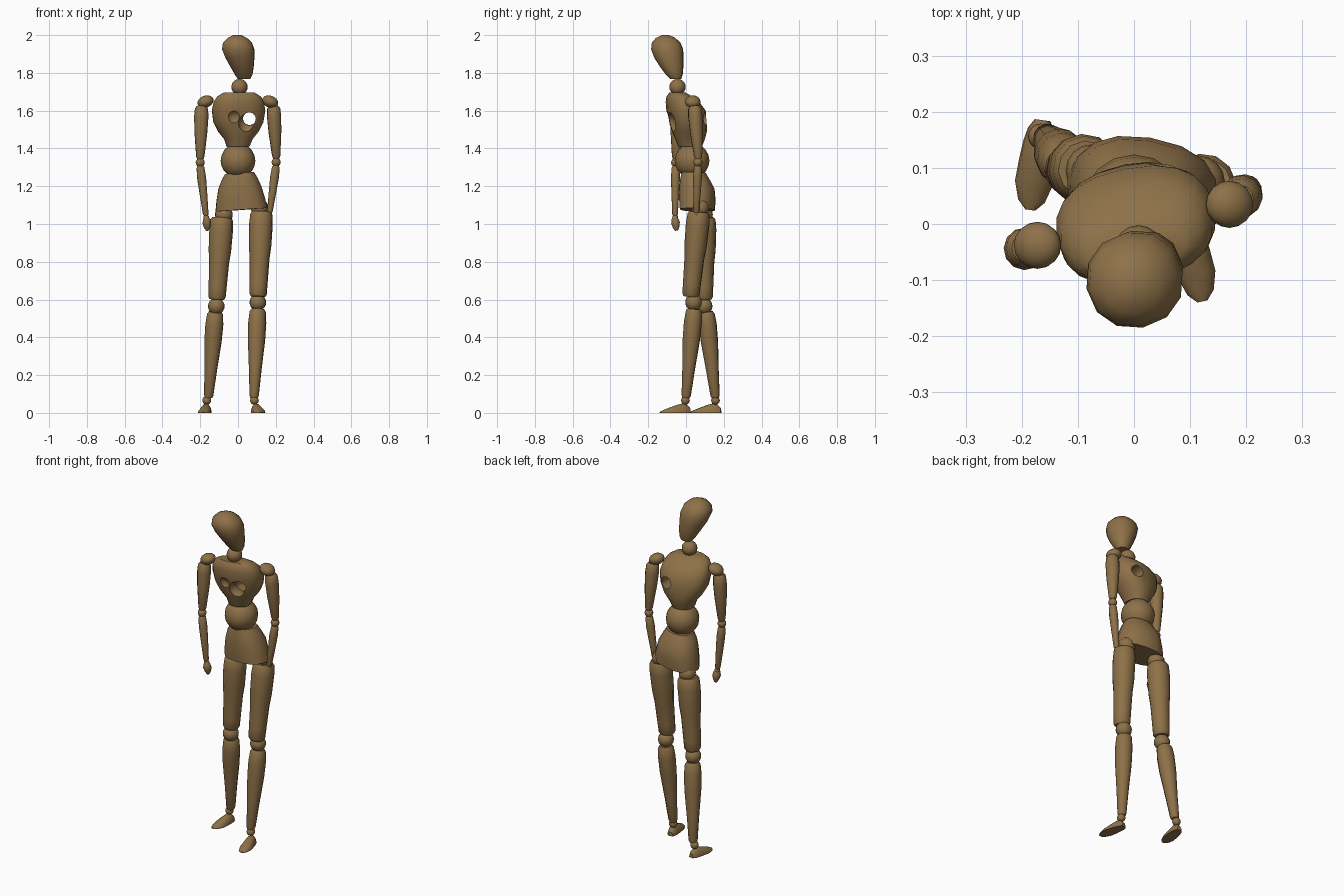
import bpy, bmesh, math
from mathutils import Vector, Matrix

cube = bpy.data.objects.get("Cube")
if cube:
    bpy.data.objects.remove(cube, do_unlink=True)

COLOUR = (0.27, 0.165, 0.065, 1)
wood = bpy.data.materials.new("warm_brown_wood")
wood.use_nodes = True
wood.diffuse_color = COLOUR
wood.node_tree.nodes["Principled BSDF"].inputs["Base Color"].default_value = COLOUR


def finish(name, bm, angle=40):
    bmesh.ops.recalc_face_normals(bm, faces=bm.faces)
    mesh = bpy.data.meshes.new(name)
    bm.to_mesh(mesh)
    bm.free()
    mesh.materials.append(wood)
    ob = bpy.data.objects.new(name, mesh)
    bpy.context.collection.objects.link(ob)
    smooth(ob, angle)
    return ob


def smooth(ob, angle=40):
    bpy.ops.object.select_all(action='DESELECT')
    ob.select_set(True)
    bpy.context.view_layer.objects.active = ob
    bpy.ops.object.shade_smooth_by_angle(angle=math.radians(angle))


def loft(name, rings, angle=40):
    """Skin a list of equal-length point rings and cap both ends."""
    bm = bmesh.new()
    loops = [[bm.verts.new(p) for p in ring] for ring in rings]
    n = len(loops[0])
    for a, b in zip(loops, loops[1:]):
        for i in range(n):
            bm.faces.new((a[i], a[(i + 1) % n], b[(i + 1) % n], b[i]))
    bm.faces.new(loops[0])
    bm.faces.new(loops[-1])
    return finish(name, bm, angle)


def body(name, sections, yaw=0, roll=0, sides=16, power=1.0, angle=40):
    """Stack of level rings: (x, y, z, half width, half depth)."""
    rings = []
    for x, y, z, rx, ry in sections:
        ring = []
        for i in range(sides):
            a = math.tau * i / sides
            c, s = math.cos(a), math.sin(a)
            u = rx * math.copysign(abs(c) ** power, c)
            v = ry * math.copysign(abs(s) ** power, s)
            p = Matrix.Rotation(math.radians(yaw), 3, 'Z') @ Vector((u, v, u * roll))
            ring.append(p + Vector((x, y, z)))
        rings.append(ring)
    return loft(name, rings, angle)


def limb(name, top, bottom, profile, sides=12):
    """Turned rod from top to bottom; profile is (fraction, radius)."""
    a, b = Vector(top), Vector(bottom)
    turn = (b - a).to_track_quat('Z', 'Y')
    ring = lambda t, r: [a.lerp(b, t) + turn @ Vector((r * math.cos(k), r * math.sin(k), 0))
                         for k in (math.tau * i / sides for i in range(sides))]
    return loft(name, [ring(t, r) for t, r in profile])


def ball(name, centre, radius, stretch=(1, 1, 1), tilt=0):
    bm = bmesh.new()
    bmesh.ops.create_uvsphere(bm, u_segments=16, v_segments=10, radius=radius)
    bm.transform(Matrix.Translation(centre) @ Matrix.Rotation(tilt, 4, 'Y')
                 @ Matrix.Diagonal((*stretch, 1)))
    return finish(name, bm, 60)


def foot(name, heel, toe):
    a, b = Vector((*heel, 0)), Vector((*toe, 0))
    side = (b - a).normalized().cross(Vector((0, 0, 1)))
    rings = []
    for t, w, h in ((0, .014, .025), (.1, .024, .042), (.25, .029, .05), (.45, .032, .042),
                    (.7, .034, .027), (.9, .024, .014), (1, .009, .006)):
        rings.append([a.lerp(b, t) + side * w * math.cos(math.pi * i / 8)
                      + Vector((0, 0, h * math.sin(math.pi * i / 8))) for i in range(9)])
    return loft(name, rings)


# Head, tilted forward, and neck
body("head", [(.032, -.055, 1.768, .034, .030), (.03, -.062, 1.79, .047, .045),
              (.022, -.075, 1.83, .062, .062), (.01, -.09, 1.88, .078, .079),
              (.001, -.1, 1.925, .087, .086), (-.003, -.105, 1.96, .078, .077),
              (-.004, -.108, 1.985, .052, .052), (-.004, -.108, 2.0, .02, .02)],
     yaw=10, sides=12, power=.95)
ball("neck", (.008, -.045, 1.725), .043)

# Rib cage, hunched, with a hole through its left side
chest = body("chest", [(0, .022, 1.41, .06, .062), (.002, .022, 1.45, .075, .078),
                       (.002, .018, 1.49, .108, .09), (.002, .01, 1.54, .134, .096),
                       (.003, 0, 1.60, .143, .1), (.004, -.018, 1.645, .136, .085),
                       (.005, -.035, 1.675, .118, .064), (.006, -.045, 1.695, .085, .04)],
             yaw=11, sides=20, power=.85)
hole = limb("hole_cutter", (.058, -.25, 1.555), (.062, .25, 1.56), [(0, .035), (1, .035)])
hollow = ball("hollow_cutter", (.05, -.095, 1.53), .05, (1, 1, 1.1))
dent = ball("dent_cutter", (-.02, -.125, 1.56), .045)
for cutter in (hole, hollow, dent):
    cutter.hide_render = True
    mod = chest.modifiers.new("cut", 'BOOLEAN')
    mod.operation = 'DIFFERENCE'
    mod.solver = 'EXACT'
    mod.object = cutter
    bpy.context.view_layer.objects.active = chest
    bpy.ops.object.modifier_apply(modifier=mod.name)
    bpy.data.objects.remove(cutter, do_unlink=True)
smooth(chest, 45)

# Belly and pelvis
ball("belly", (0, .032, 1.335), .092)
body("pelvis", [(.018, .06, 1.075, .139, .09), (.014, .06, 1.13, .13, .095),
                (.01, .058, 1.19, .116, .092), (.008, .048, 1.235, .098, .078),
                (.008, .042, 1.27, .078, .064)], yaw=-9, roll=.07, power=.85)

# Turned profiles shared by both sides
THIGH = [(0, .05), (.03, .059), (.15, .063), (.4, .06), (.55, .053), (.85, .048), (.97, .046), (1, .038)]
SHIN = [(0, .034), (.03, .043), (.15, .048), (.35, .046), (.7, .033), (.97, .025), (1, .02)]
UPPER_ARM = [(0, .025), (.05, .035), (.2, .038), (.5, .034), (.95, .022), (1, .016)]
FOREARM = [(0, .014), (.05, .021), (.25, .024), (.6, .02), (.97, .015), (1, .012)]
HAND = [(0, .011), (.2, .019), (.45, .023), (.75, .018), (1, .008)]

# Joint positions of each leg, hip to toe
LEGS = {
    "right": dict(hip=(-.075, .095, 1.05), thigh=((-.085, .098, 1.035), (-.112, .096, .6)),
                  knee=(-.115, .096, .565), shin=((-.12, .108, .535), (-.156, .155, .08)),
                  ankle=(-.166, .156, .066), heel=(-.163, .185), toe=(-.185, .025)),
    "left": dict(hip=(.115, .075, 1.085), thigh=((.124, .068, 1.065), (.106, .025, .615)),
                 knee=(.105, .04, .585), shin=((.105, .043, .55), (.085, .0, .08)),
                 ankle=(.087, -.003, .066), heel=(.088, .022), toe=(.122, -.138)),
}
for side, j in LEGS.items():
    ball(side + "_hip", j["hip"], .047)
    limb(side + "_thigh", *j["thigh"], THIGH)
    ball(side + "_knee", j["knee"], .044)
    limb(side + "_shin", *j["shin"], SHIN)
    ball(side + "_ankle", j["ankle"], .023)
    foot(side + "_foot", j["heel"], j["toe"])

# Joint positions of each arm, shoulder to fingertips
ARMS = {
    "right": dict(shoulder=(-.172, -.038, 1.648), upper=((-.193, -.042, 1.625), (-.2, -.053, 1.342)),
                  elbow=(-.2, -.055, 1.325), lower=((-.2, -.055, 1.31), (-.17, -.058, 1.045)),
                  wrist=(-.168, -.057, 1.035), hand=((-.167, -.06, 1.04), (-.162, -.05, .965)), tilt=-.35),
    "left": dict(shoulder=(.17, .035, 1.648), upper=((.188, .045, 1.625), (.203, .065, 1.345)),
                 elbow=(.202, .063, 1.327), lower=((.202, .063, 1.312), (.168, .055, 1.06)),
                 wrist=(.166, .054, 1.05), hand=((.165, .055, 1.055), (.15, .055, .98)), tilt=.35),
}
for side, j in ARMS.items():
    ball(side + "_shoulder", j["shoulder"], .035, (1.25, 1.2, .9), j["tilt"])
    limb(side + "_upper_arm", *j["upper"], UPPER_ARM)
    ball(side + "_elbow", j["elbow"], .024)
    limb(side + "_forearm", *j["lower"], FOREARM)
    ball(side + "_wrist", j["wrist"], .015)
    limb(side + "_hand", *j["hand"], HAND)
